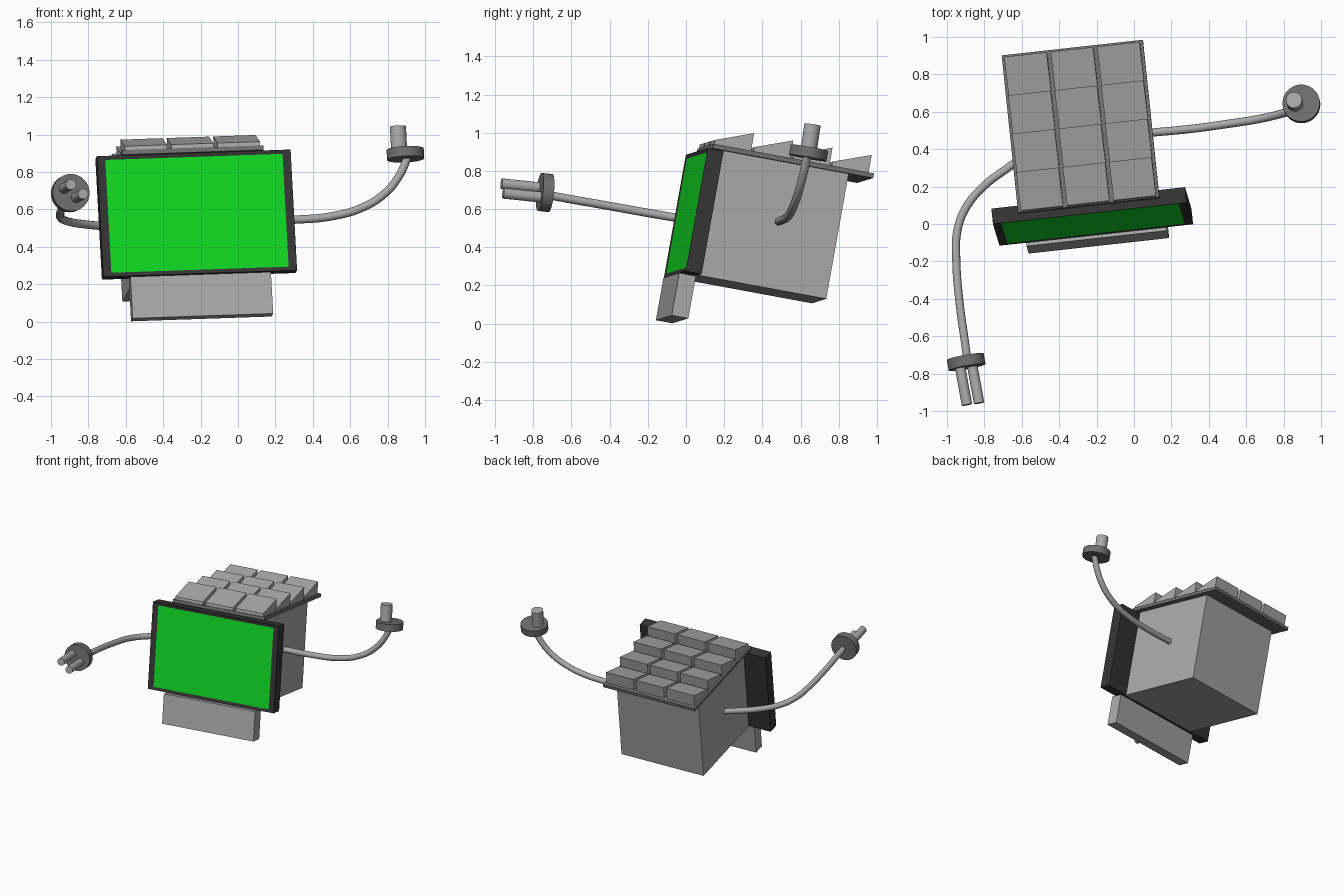
import bpy, bmesh, math
from mathutils import Matrix, Vector

if "Cube" in bpy.data.objects:
    bpy.data.objects.remove(bpy.data.objects["Cube"])


def material(name, rgb):
    m = bpy.data.materials.new(name)
    m.diffuse_color = (*rgb, 1)
    m.use_nodes = True
    m.node_tree.nodes["Principled BSDF"].inputs["Base Color"].default_value = m.diffuse_color
    return m


LIGHT = material("light grey", (0.40, 0.40, 0.40))
MID = material("mid grey", (0.16, 0.16, 0.16))
DARK = material("charcoal", (0.035, 0.035, 0.036))
GREEN = material("screen green", (0.005, 0.69, 0.016))

# Tilted body frame: u = right, v = backward, w = up, origin at screen centre
u = Vector((0.993, 0.110, 0.034)).normalized()
v = Vector((-0.061, 0.175, 0.983)).cross(u).normalized()
w = u.cross(v)
BODY = Matrix((u, v, w)).transposed().to_4x4()
BODY.translation = (-0.219, -0.001, 0.58)


def add_object(name, bm, mats, matrix=BODY):
    bmesh.ops.recalc_face_normals(bm, faces=bm.faces)
    me = bpy.data.meshes.new(name)
    bm.to_mesh(me)
    bm.free()
    for m in mats:
        me.materials.append(m)
    ob = bpy.data.objects.new(name, me)
    ob.matrix_world = matrix
    bpy.context.collection.objects.link(ob)
    return ob


def box_bm(lo, hi):
    bm = bmesh.new()
    bmesh.ops.create_cube(bm, size=1)
    for vert in bm.verts:
        vert.co = [(l + h) / 2 + c * (h - l) for l, h, c in zip(lo, hi, vert.co)]
    return bm


def smooth(ob):
    bpy.ops.object.select_all(action='DESELECT')
    ob.select_set(True)
    bpy.context.view_layer.objects.active = ob
    bpy.ops.object.shade_smooth_by_angle(angle=math.radians(35))


def cylinder(name, a, b, radius, mat):
    a, b = Vector(a), Vector(b)
    bm = bmesh.new()
    bmesh.ops.create_cone(bm, cap_ends=True, segments=32, radius1=radius,
                          radius2=radius, depth=(b - a).length)
    rot = (b - a).to_track_quat('Z', 'Y').to_matrix().to_4x4()
    smooth(add_object(name, bm, [mat], Matrix.Translation((a + b) / 2) @ rot))


def tube(name, points, radius, mat):
    cu = bpy.data.curves.new(name, 'CURVE')
    cu.dimensions = '3D'
    cu.bevel_depth = radius
    cu.bevel_resolution = 4
    cu.resolution_u = 6
    cu.use_fill_caps = True
    sp = cu.splines.new('BEZIER')
    sp.bezier_points.add(len(points) - 1)
    for bp, p in zip(sp.bezier_points, points):
        bp.co = p
        bp.handle_left_type = bp.handle_right_type = 'AUTO'
    cu.materials.append(mat)
    ob = bpy.data.objects.new(name, cu)
    bpy.context.collection.objects.link(ob)
    bpy.ops.object.select_all(action='DESELECT')
    ob.select_set(True)
    bpy.context.view_layer.objects.active = ob
    bpy.ops.object.convert(target='MESH')
    smooth(bpy.context.view_layer.objects.active)


# Screen panel: dark frame with a green face cut into the front
bm = box_bm((-0.521, 0, -0.328), (0.521, 0.085, 0.328))
bm.normal_update()
front = min(bm.faces, key=lambda f: f.calc_center_median().y)
bmesh.ops.inset_region(bm, faces=[front], thickness=0.03)
for vert in front.verts:
    vert.co.x = math.copysign(0.477, vert.co.x)
    vert.co.y = 0.004
front.material_index = 1
add_object("screen_panel", bm, [DARK, GREEN])

# Body and foot
add_object("body_box", box_bm((-0.34, 0.08, -0.328), (0.34, 0.773, 0.34)), [LIGHT])
add_object("foot_slab", box_bm((-0.378, -0.017, -0.562), (0.378, 0.072, -0.336)), [LIGHT])

# Roof plate with a grid of wedge tiles, each rising to the back
add_object("roof_plate", box_bm((-0.38, 0.04, 0.338), (0.38, 0.90, 0.363)), [MID])
for row in range(4):
    for col in range(3):
        x, back = (col - 1) * 0.25, 0.243 + row * 0.21
        bm = box_bm((x - 0.114, back - 0.197, 0.36), (x + 0.114, back, 0.457))
        for vert in bm.verts:
            if vert.co.z > 0.4 and vert.co.y < back - 0.1:
                vert.co.z = 0.385
        add_object(f"roof_tile_{row + 1}_{col + 1}", bm, [LIGHT])

# Right arm, palm disc and single peg
tube("right_arm", [(0.05, 0.485, 0.535), (0.30, 0.508, 0.545), (0.50, 0.535, 0.563),
                   (0.67, 0.562, 0.612), (0.79, 0.59, 0.69), (0.865, 0.615, 0.785),
                   (0.908, 0.635, 0.88)], 0.022, LIGHT)
palm = Vector((0.895, 0.642, 0.895))
cylinder("right_palm", palm - w * 0.027, palm + w * 0.027, 0.1, MID)
cylinder("right_peg", (0.862, 0.643, 0.91), (0.855, 0.663, 1.043), 0.043, LIGHT)

# Left arm, palm disc and two pegs
tube("left_arm", [(-0.56, 0.38, 0.50), (-0.66, 0.31, 0.506), (-0.80, 0.205, 0.518),
                  (-0.90, 0.085, 0.533), (-0.945, -0.04, 0.553), (-0.95, -0.20, 0.58),
                  (-0.935, -0.40, 0.616), (-0.90, -0.66, 0.662), (-0.892, -0.72, 0.674)],
     0.022, LIGHT)
axis = Vector((0.18, -0.98, 0.10)).normalized()
palm = Vector((-0.897, -0.738, 0.687))
cylinder("left_palm", palm - axis * 0.029, palm + axis * 0.029, 0.1, MID)
for i, tip in enumerate([(-0.893, -0.967, 0.733), (-0.828, -0.958, 0.683)]):
    tip = Vector(tip)
    cylinder(f"left_peg_{i + 1}", tip - axis * 0.21, tip, 0.028, LIGHT)
